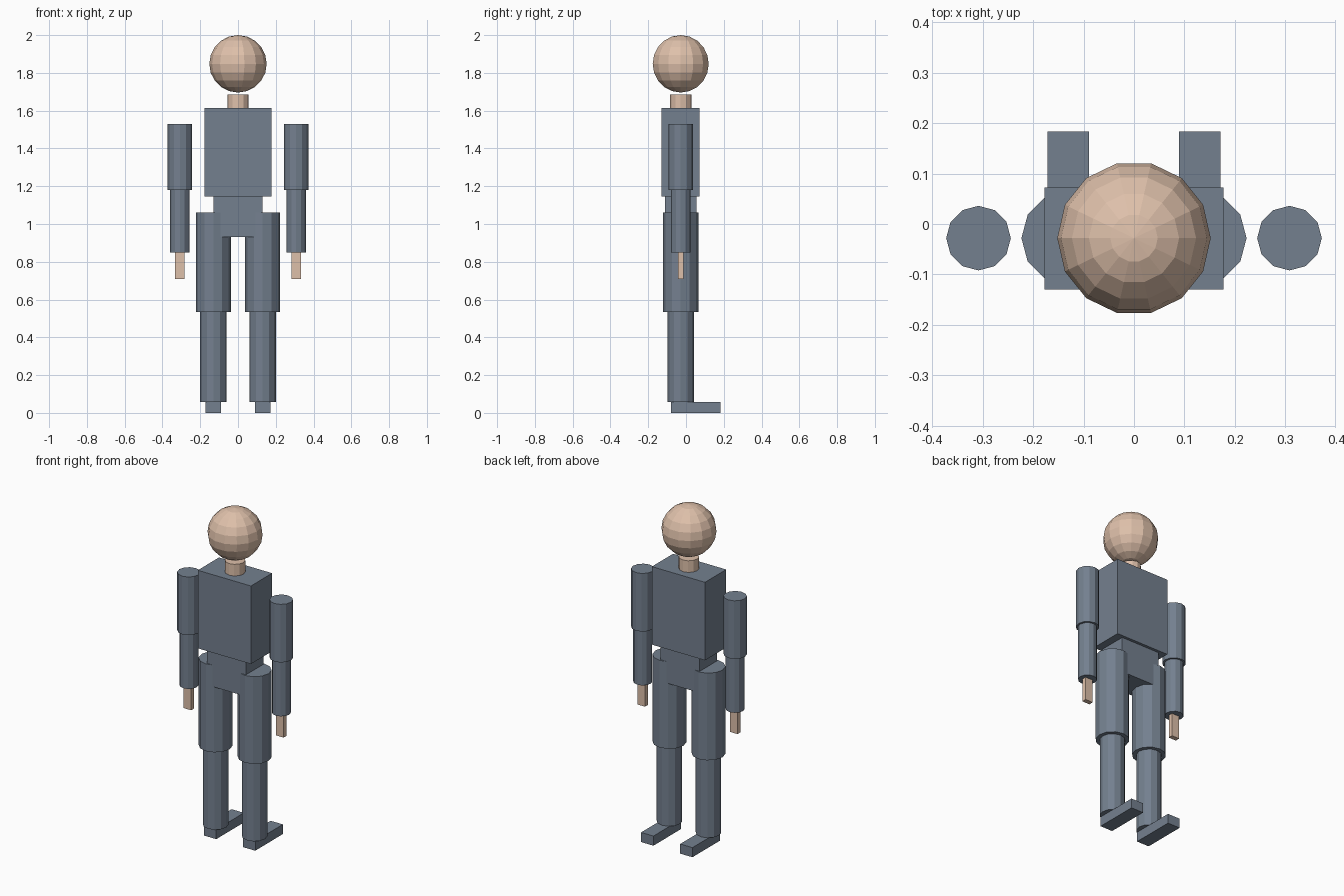
import bpy
import math

if "Cube" in bpy.data.objects:
    bpy.data.objects.remove(bpy.data.objects["Cube"])

Y = -0.028  # depth of the body's centre line


def material(name, rgb):
    m = bpy.data.materials.new(name)
    lin = [((c / 255 + 0.055) / 1.055) ** 2.4 for c in rgb]
    m.diffuse_color = (*lin, 1)
    m.use_nodes = True
    m.node_tree.nodes["Principled BSDF"].inputs["Base Color"].default_value = m.diffuse_color
    return m


cloth = material("slate_cloth", (116, 128, 143))
skin = material("skin", (222, 192, 170))


def finish(name, mat):
    ob = bpy.context.object
    ob.name = name
    ob.data.materials.append(mat)
    return ob


def box(name, mat, x, y0, y1, z0, z1, half_width):
    bpy.ops.mesh.primitive_cube_add(size=1, location=(x, (y0 + y1) / 2, (z0 + z1) / 2))
    ob = finish(name, mat)
    ob.scale = (2 * half_width, y1 - y0, z1 - z0)
    bpy.ops.object.transform_apply(location=False, rotation=False, scale=True)


def tube(name, mat, x, radius, z0, z1):
    bpy.ops.mesh.primitive_cylinder_add(vertices=12, radius=radius, depth=z1 - z0,
                                        location=(x, Y, (z0 + z1) / 2))
    finish(name, mat)


# Head and neck
bpy.ops.mesh.primitive_uv_sphere_add(segments=14, ring_count=10, radius=0.152,
                                     location=(0, Y, 1.848), rotation=(0, 0, math.pi / 2))
finish("head", skin)
tube("neck", skin, 0, 0.056, 1.615, 1.685)

# Trunk
box("torso", cloth, 0, -0.13, 0.072, 1.145, 1.615, 0.177)
box("pelvis", cloth, 0, -0.111, 0.055, 0.93, 1.145, 0.13)

# Limbs, once per side
for side, s in (("left", -1), ("right", 1)):
    arm_x, leg_x = s * 0.308, s * 0.13
    tube(side + "_upper_arm", cloth, arm_x, 0.064, 1.18, 1.53)
    tube(side + "_forearm", cloth, arm_x, 0.052, 0.85, 1.18)
    box(side + "_hand", skin, arm_x, Y - 0.014, Y + 0.014, 0.71, 0.85, 0.025)
    tube(side + "_thigh", cloth, leg_x, 0.093, 0.535, 1.06)
    tube(side + "_shin", cloth, leg_x, 0.07, 0.058, 0.535)
    box(side + "_foot", cloth, leg_x, -0.08, 0.183, 0, 0.058, 0.041)
